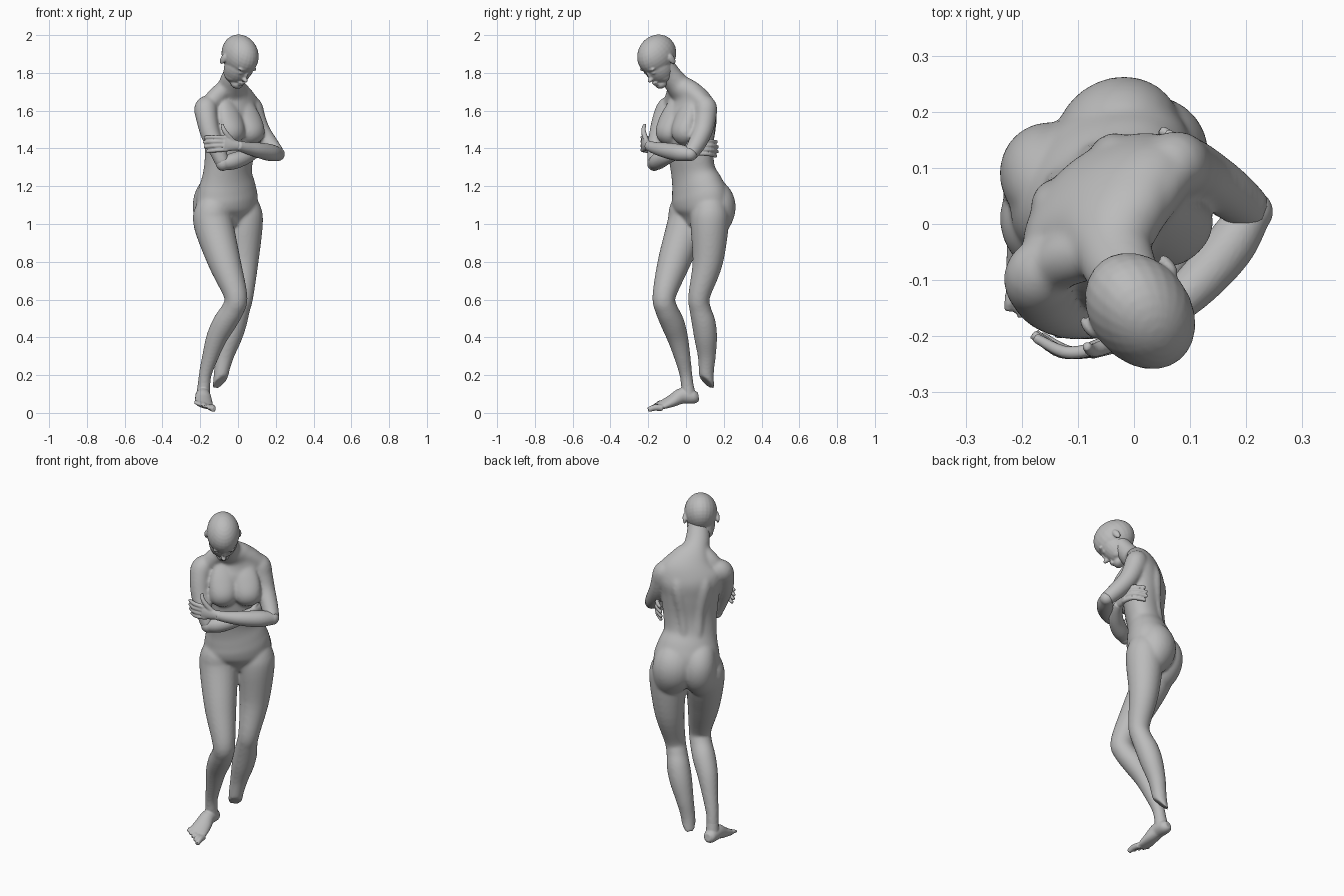
import bpy, bmesh, math
from mathutils import Vector, Matrix

if "Cube" in bpy.data.objects:
    bpy.data.objects.remove(bpy.data.objects["Cube"], do_unlink=True)

stone = bpy.data.materials.new("grey_stone")
stone.use_nodes = True
stone.diffuse_color = (0.5, 0.5, 0.5, 1)
stone.node_tree.nodes["Principled BSDF"].inputs["Base Color"].default_value = (0.5, 0.5, 0.5, 1)

# Body axes: the figure is turned towards its left
LEFT = Vector((0.78, 0.62, 0))
FRONT = Vector((0.62, -0.78, 0))
UP = Vector((0, 0, 1))


def spline(points, steps):
    """Smooth curve through rows of x, y, z, width radius, depth radius."""
    p = [Vector(r if len(r) == 5 else (*r, r[3])) for r in points]
    p = [p[0] * 2 - p[1]] + p + [p[-1] * 2 - p[-2]]
    out = []
    for a, b, c, d in zip(p, p[1:], p[2:], p[3:]):
        for k in range(steps):
            t = k / steps
            out.append((b * 2 + (c - a) * t + (a * 2 - b * 5 + c * 4 - d) * t * t
                        + (b * 3 - a - c * 3 + d) * t ** 3) * 0.5)
    return out + [p[-2]]


def tube(bm, points, side=LEFT, sides=24, steps=5):
    """Elliptical tube along a smooth path."""
    rows = spline(points, steps)
    pos = [Vector(r[:3]) for r in rows]
    rings = []
    for i, r in enumerate(rows):
        tangent = (pos[min(i + 1, len(pos) - 1)] - pos[max(i - 1, 0)]).normalized()
        u = (side - tangent * side.dot(tangent)).normalized()
        v = tangent.cross(u)
        ring = []
        for k in range(sides):
            a = math.tau * k / sides
            ring.append(bm.verts.new(pos[i] + u * (r[3] * math.cos(a)) + v * (r[4] * math.sin(a))))
        rings.append(ring)
    for a, b in zip(rings, rings[1:]):
        for k in range(sides):
            j = (k + 1) % sides
            bm.faces.new((a[k], a[j], b[j], b[k]))
    bm.faces.new(rings[0][::-1])
    bm.faces.new(rings[-1])


def ball(bm, center, radii, axes=(LEFT, FRONT, UP)):
    """Ellipsoid set along the given axes."""
    m = Matrix([a * r for a, r in zip(axes, radii)]).transposed().to_4x4()
    m.translation = Vector(center)
    bmesh.ops.create_uvsphere(bm, u_segments=24, v_segments=16, radius=1, matrix=m)


def finish(name, bm, voxel, smooth):
    """Fuse the overlapping forms into one smooth skin."""
    bmesh.ops.recalc_face_normals(bm, faces=bm.faces)
    mesh = bpy.data.meshes.new(name)
    bm.to_mesh(mesh)
    bm.free()
    mesh.materials.append(stone)
    ob = bpy.data.objects.new(name, mesh)
    bpy.context.collection.objects.link(ob)
    fuse = ob.modifiers.new("fuse", 'REMESH')
    fuse.mode = 'VOXEL'
    fuse.voxel_size = voxel
    fuse.use_smooth_shade = True
    soft = ob.modifiers.new("soften", 'SMOOTH')
    soft.factor = 0.5
    soft.iterations = smooth


def hand(bm, wrist, knuckle, mid, tip, thumb, spread):
    """Flat palm, four bent fingers and a thumb."""
    w, k, m, t = map(Vector, (wrist, knuckle, mid, tip))
    tube(bm, [(*w, .025, .019), (*w.lerp(k, .5), .034, .018), (*k, .04, .015)], spread)
    for i in range(4):
        s = spread * (i - 1.5)
        reach = (.88, 1, .97, .8)[i]
        tube(bm, [(*(w.lerp(k, .7) + s * .017), .011), (*(k + s * .021), .012),
                  (*(k.lerp(m, reach) + s * .023), .0115),
                  (*(m.lerp(t, reach) + s * .025), .009)], spread, 12, 4)
    tube(bm, thumb, FRONT, 12, 4)


# Body: broken left leg first, so its shin can be cut off on a slant
bm = bmesh.new()
tube(bm, [(.0, .105, 1.24, .02), (.015, .115, 1.16, .06), (.028, .125, 1.08, .094), (.03, .125, 1.0, .102),
          (.028, .115, .8, .081), (.024, .07, .62, .058),
          (.007, .075, .55, .057), (-.015, .093, .48, .063), (-.04, .104, .4, .061),
          (-.07, .11, .3, .048), (-.09, .108, .2, .039), (-.105, .118, .08, .036)])
bmesh.ops.bisect_plane(bm, geom=bm.verts[:] + bm.edges[:] + bm.faces[:], plane_co=(-.1, .107, .16),
                       plane_no=(-.5, .7, 1), clear_inner=True)
bmesh.ops.holes_fill(bm, edges=[e for e in bm.edges if e.is_boundary])

# Right leg, bent at the knee
tube(bm, [(-.105, .04, 1.24, .02), (-.118, .022, 1.16, .06), (-.131, .006, 1.08, .095), (-.13, .005, 1.0, .105),
          (-.072, -.063, .8, .087), (-.012, -.116, .62, .062),
          (-.026, -.104, .55, .06), (-.069, -.073, .48, .063), (-.112, -.045, .4, .056),
          (-.146, -.02, .3, .044), (-.174, 0, .2, .034), (-.182, .01, .12, .034)])

# Torso and neck
tube(bm, [(-.05, .06, .98, .07, .06), (-.056, .075, 1.05, .165, .115), (-.058, .075, 1.13, .18, .13),
          (-.058, .06, 1.2, .166, .119), (-.055, .038, 1.28, .143, .1), (-.045, .025, 1.38, .147, .101),
          (-.044, .023, 1.5, .16, .108), (-.045, .024, 1.58, .176, .108), (-.042, .02, 1.64, .165, .09),
          (-.04, 0, 1.69, .115, .072), (-.037, -.042, 1.735, .074, .062), (-.024, -.078, 1.78, .065, .057),
          (-.004, -.11, 1.83, .058, .054), (.01, -.125, 1.87, .05, .05)], sides=40)
# Buttocks, running from the waist into the thighs
tube(bm, [(-.015, .095, 1.27, .03), (-.024, .12, 1.2, .085, .075), (-.028, .145, 1.13, .114, .104),
          (-.026, .152, 1.07, .117, .106), (-.006, .147, 1.01, .098, .088), (.02, .13, .95, .06)])
tube(bm, [(-.1, .04, 1.27, .03), (-.122, .056, 1.2, .08, .075), (-.14, .077, 1.13, .092, .1),
          (-.142, .082, 1.07, .094, .1), (-.14, .058, 1.01, .088, .086), (-.125, .015, .95, .06)])
for s in (-1, 1):
    # Breasts, sloping down from the upper chest
    tube(bm, [(*(Vector((-.04, .015, 1.65)) + LEFT * .065 * s + FRONT * .045), .04, .02),
              (*(Vector((-.038, .015, 1.57)) + LEFT * .065 * s + FRONT * .078), .068, .035),
              (*(Vector((-.035, .015, 1.495)) + LEFT * .067 * s + FRONT * .092), .074, .054),
              (*(Vector((-.035, .015, 1.455)) + LEFT * .067 * s + FRONT * .085), .064, .045),
              (*(Vector((-.035, .015, 1.425)) + LEFT * .067 * s + FRONT * .07), .03, .02)])
    # Long back muscles beside the spine
    tube(bm, [(*(Vector((-.058, .06, 1.12)) + LEFT * .035 * s - FRONT * .07), .03),
              (*(Vector((-.055, .038, 1.28)) + LEFT * .038 * s - FRONT * .072), .03),
              (*(Vector((-.045, .025, 1.4)) + LEFT * .045 * s - FRONT * .073), .033),
              (*(Vector((-.045, .024, 1.56)) + LEFT * .07 * s - FRONT * .068), .042),
              (*(Vector((-.042, .02, 1.64)) + LEFT * .07 * s - FRONT * .035), .035)])

# Sloping neck muscles
tube(bm, [(-.025, -.065, 1.79, .03), (-.012, -.015, 1.73, .046), (.033, .053, 1.677, .05), (.075, .1, 1.63, .045)])
tube(bm, [(-.03, -.07, 1.79, .03), (-.066, -.055, 1.725, .044), (-.115, -.06, 1.673, .05), (-.16, -.085, 1.62, .045)])

# Upper arms
ELBOW_L, ELBOW_R = (.21, .022, 1.37), (-.08, -.168, 1.32)
tube(bm, [(.035, .075, 1.64, .045), (.068, .103, 1.62, .06), (.088, .101, 1.56, .058), (.12, .088, 1.49, .052),
          (.169, .055, 1.42, .047), (*ELBOW_L, .04)])
tube(bm, [(-.13, -.05, 1.64, .045), (-.168, -.09, 1.615, .062), (-.165, -.12, 1.56, .057),
          (-.147, -.143, 1.48, .052), (-.113, -.16, 1.4, .046), (*ELBOW_R, .038)])
finish("body", bm, .007, 16)

# Left forearm, its hand holding the right upper arm
bm = bmesh.new()
ball(bm, ELBOW_L, (.038, .038, .037))
tube(bm, [(*ELBOW_L, .037), (.17, -.04, 1.378, .045), (.112, -.107, 1.39, .041), (.05, -.163, 1.402, .032),
          (0, -.2, 1.415, .026)], UP)
hand(bm, (0, -.2, 1.415), (-.078, -.226, 1.425), (-.13, -.228, 1.425), (-.18, -.195, 1.42),
     [(-.02, -.205, 1.43, .014), (-.055, -.22, 1.47, .014), (-.075, -.225, 1.5, .012), (-.085, -.217, 1.53, .008)],
     Vector((-.2, 0, 1)))
finish("left_forearm", bm, .0045, 2)

# Right forearm, its hand tucked against the left ribs
bm = bmesh.new()
ball(bm, ELBOW_R, (.038, .038, .039))
tube(bm, [(*ELBOW_R, .036), (-.025, -.147, 1.333, .044), (.035, -.107, 1.353, .04), (.08, -.05, 1.375, .032),
          (.1, -.005, 1.388, .026)], UP)
hand(bm, (.1, -.005, 1.388), (.117, .068, 1.405), (.103, .13, 1.405), (.045, .168, 1.395),
     [(.1, .0, 1.4, .014), (.107, .035, 1.445, .013), (.11, .07, 1.465, .011), (.105, .095, 1.47, .008)],
     Vector((0, .1, 1)))
finish("right_forearm", bm, .0045, 2)

# Right foot, heel lifted and rolled to its inner edge
bm = bmesh.new()
tilt = Vector((1, 0, -.35)).normalized()
tube(bm, [(-.165, -.008, .24, .02), (-.177, .002, .18, .03), (-.184, .014, .1, .036)])
tube(bm, [(-.188, .066, .088, .018, .022), (-.187, .042, .085, .036, .036), (-.186, -.02, .09, .04, .042),
          (-.182, -.07, .066, .047, .032), (-.18, -.12, .045, .05, .021), (-.177, -.15, .036, .044, .012)], tilt)
for i in range(5):
    t = i / 4
    root = Vector((-.142, -.125, .026)).lerp(Vector((-.216, -.105, .053)), t)
    tip = Vector((-.13, -.2, .016)).lerp(Vector((-.225, -.155, .05)), t)
    r = .017 if i == 0 else .013 - .0008 * i
    tube(bm, [(*root, r), (*(root.lerp(tip, .55) + UP * .007), r), (*tip, r * .75)], tilt, 12)
finish("right_foot", bm, .0045, 3)

# Head, bowed; built along its own side, forward and up axes
bm = bmesh.new()
pitch = math.radians(37)
level = Vector((.62, -.785, 0))
side = Vector((.785, .62, 0))
fwd = level * math.cos(pitch) - UP * math.sin(pitch)
top = level * math.sin(pitch) + UP * math.cos(pitch)
axes = (side, fwd, top)


def feature(s, f, u, radii):
    ball(bm, Vector((.011, -.155, 1.895)) + side * s + fwd * f + top * u, radii, axes)


feature(0, 0, 0, (.089, .117, .103))          # skull
feature(0, .03, -.055, (.077, .077, .102))    # face
feature(0, .068, -.137, (.036, .032, .027))   # chin
feature(0, .103, -.055, (.009, .014, .03))    # nose bridge
feature(0, .11, -.08, (.014, .022, .012))     # nose tip
feature(0, .099, -.108, (.022, .012, .006))   # upper lip
feature(0, .097, -.12, (.019, .012, .007))    # lower lip
for s in (-1, 1):
    feature(s * .032, .096, -.022, (.027, .013, .01))   # brow
    feature(s * .031, .088, -.047, (.017, .016, .011))  # eye
    feature(s * .038, .03, -.1, (.028, .05, .038))      # jaw
    feature(s * .09, -.012, -.038, (.01, .018, .03))    # ear
finish("head", bm, .0045, 5)
